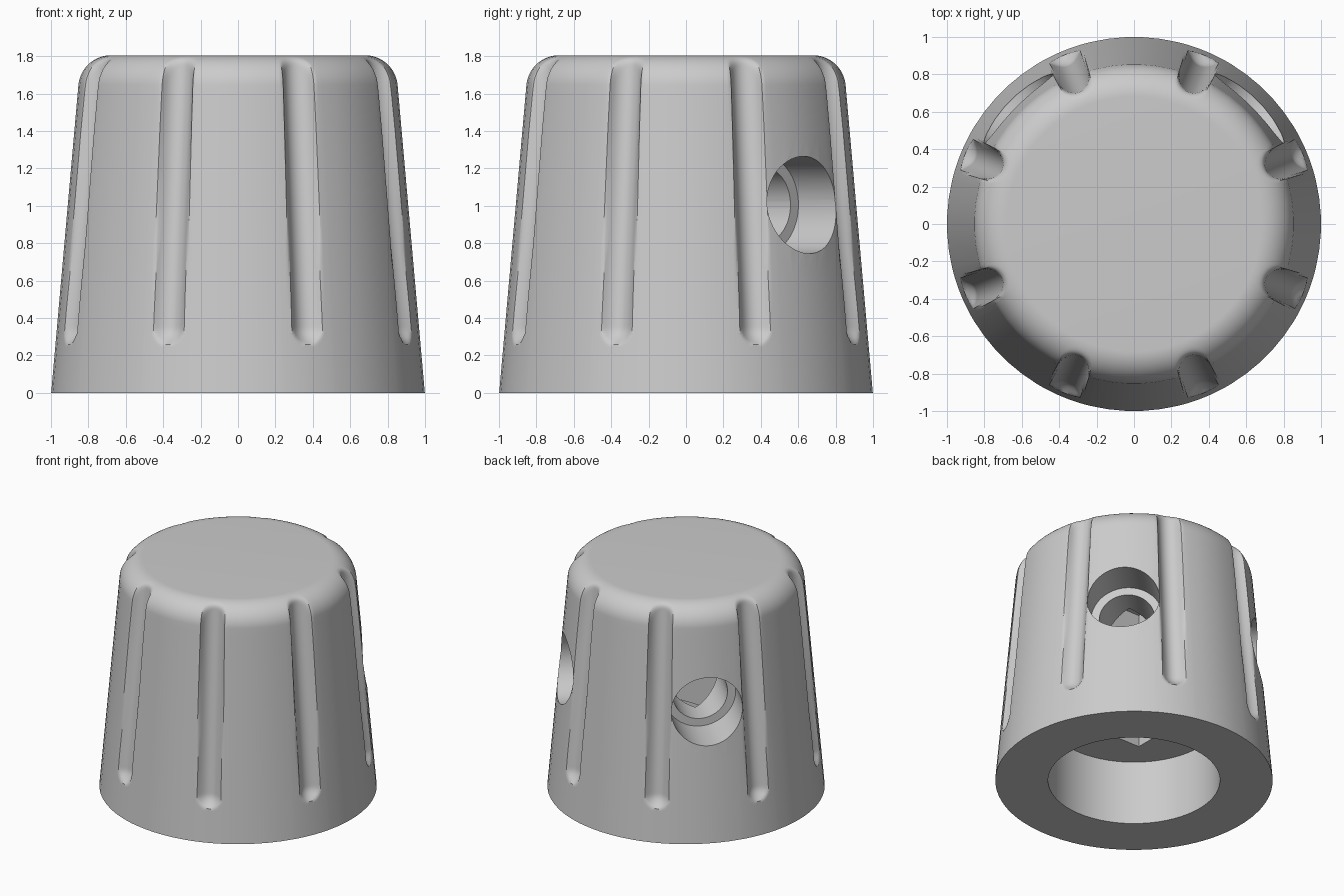
import bpy, bmesh
from math import sin, cos, pi, radians, hypot, sqrt
from mathutils import Matrix

old = bpy.data.objects.get("Cube")
if old:
    bpy.data.objects.remove(old, do_unlink=True)

grey = bpy.data.materials.new("light grey")
grey.use_nodes = True
grey.diffuse_color = (0.6, 0.6, 0.6, 1)
grey.node_tree.nodes["Principled BSDF"].inputs["Base Color"].default_value = (0.6, 0.6, 0.6, 1)

HEIGHT, EDGE = 1.805, 0.175       # overall height and top rounding radius
GROOVE, BLEND = 0.09, 0.04        # groove radius and soft lip
GROOVE_END = 0.35                 # centre of the groove's rounded lower end


def make_object(name, bm):
    mesh = bpy.data.meshes.new(name)
    bmesh.ops.recalc_face_normals(bm, faces=bm.faces)
    bm.to_mesh(mesh)
    bm.free()
    obj = bpy.data.objects.new(name, mesh)
    bpy.context.collection.objects.link(obj)
    mesh.materials.append(grey)
    return obj


def smooth_min(a, b, k):
    h = max(k - abs(a - b), 0) / k
    return min(a, b) - h * h * k / 4


def grooved_radius(body, offset, z):
    """Radius of the knob at an angle offset from the nearest groove centre."""
    axis = 1.0 - 0.108 * (z - 0.4)
    q = hypot(axis * sin(offset), max(0, GROOVE_END - z))
    if q < GROOVE:
        cut = axis - sqrt(GROOVE ** 2 - q ** 2)
    else:
        cut = axis + 8 * (q - GROOVE)
    return smooth_min(body, cut, BLEND)


# Side profile: tapered wall, then rounded top edge
shoulder_z = HEIGHT - EDGE + EDGE * sin(radians(5))
shoulder_r = 0.68 + EDGE * cos(radians(5))
levels = [0, 0.1] + [0.2 + 0.015 * i for i in range(18)]
levels += [0.6 + 0.2 * i for i in range(6)]
profile = [(1 + (shoulder_r - 1) * z / shoulder_z, z) for z in levels]
for i in range(19):
    t = radians(5 + 85 * i / 18)
    profile.append((0.68 + EDGE * cos(t), HEIGHT - EDGE + EDGE * sin(t)))

# Angles in one groove sector, dense across the groove
offsets = [radians(-9 + 0.75 * i) for i in range(25)]
offsets += [radians(9 + 5.4 * i) for i in range(1, 5)]

# Knob body with eight grooves
bm = bmesh.new()
rings = []
for body, z in profile:
    ring = []
    for sector in range(8):
        for off in offsets:
            a = radians(22.5 + 45 * sector) + off
            r = grooved_radius(body, off, z)
            ring.append(bm.verts.new((r * cos(a), r * sin(a), z)))
    rings.append(ring)
n = len(rings[0])
for low, high in zip(rings, rings[1:]):
    for i in range(n):
        j = (i + 1) % n
        bm.faces.new((low[i], low[j], high[j], high[i]))
bm.faces.new(rings[0][::-1])
bm.faces.new(rings[-1])
knob = make_object("knob_body", bm)


def cylinder_cutter(name, radius, matrix, length):
    """Cylinder running from the matrix origin along its z axis."""
    bm = bmesh.new()
    bmesh.ops.create_cone(bm, cap_ends=True, segments=64, radius1=radius, radius2=radius,
                          depth=length, matrix=matrix @ Matrix.Translation((0, 0, length / 2)))
    return make_object(name, bm)


# Round bore below, square socket above it
cutters = [cylinder_cutter("shaft_bore_cutter", 0.62, Matrix.Translation((0, 0, -0.2)), 0.71)]
bm = bmesh.new()
bmesh.ops.create_cube(bm, size=1, matrix=Matrix.Translation((0, 0, 1.0))
                      @ Matrix.Diagonal((0.56, 0.56, 1.2, 1)))
cutters.append(make_object("square_socket_cutter", bm))

# Stepped screw holes on the two rear diagonals
for side, angle in (("left", 45), ("right", 135)):
    turn = (Matrix.Translation((0, 0, 1.005)) @ Matrix.Rotation(radians(angle), 4, 'Z')
            @ Matrix.Rotation(pi / 2, 4, 'Y'))
    for part, radius, start in (("screw_hole", 0.2, 0.15), ("counterbore", 0.26, 0.59)):
        cutters.append(cylinder_cutter(f"{side}_{part}_cutter", radius,
                                       turn @ Matrix.Translation((0, 0, start)), 1.2 - start))

bpy.ops.object.select_all(action='DESELECT')
bpy.context.view_layer.objects.active = knob
knob.select_set(True)
for cutter in cutters:
    cutter.hide_render = True
    mod = knob.modifiers.new(cutter.name, 'BOOLEAN')
    mod.operation = 'DIFFERENCE'
    mod.solver = 'EXACT'
    mod.object = cutter
    bpy.ops.object.modifier_apply(modifier=mod.name)
    bpy.data.objects.remove(cutter, do_unlink=True)

bpy.ops.object.shade_smooth_by_angle(angle=radians(35))
